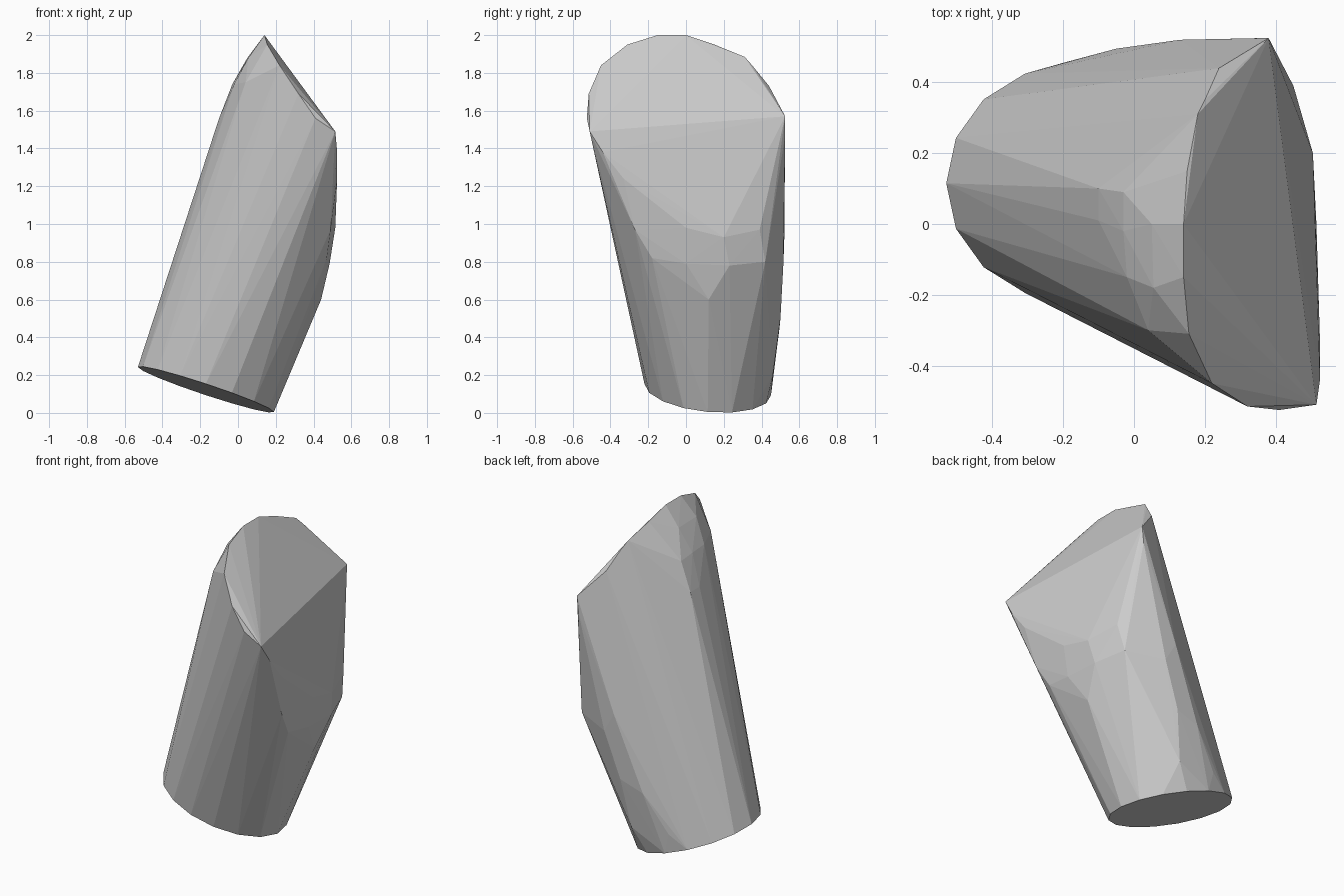
import bpy, bmesh, math

# slanted base disc: tilted ellipse of 16 points
def base_z(x, y):
    return max(0.0, 0.078 - 0.33 * x - 0.09 * y)

base = []
for i in range(16):
    a = math.tau * i / 16
    x, y = -0.17 + 0.36 * math.cos(a), 0.115 + 0.335 * math.sin(a)
    base.append((x, y, base_z(x, y)))

# rim of the slanted top cut
rim = [(0.38, 0.525, 1.57), (0.24, 0.44, 1.73), (0.2, 0.35, 1.84), (0.18, 0.31, 1.885),
       (0.15, 0.15, 1.95), (0.14, 0, 2), (0.14, -0.15, 2), (0.155, -0.31, 1.95),
       (0.22, -0.45, 1.84), (0.32, -0.515, 1.69), (0.41, -0.525, 1.56), (0.515, -0.51, 1.49)]

# bulging right side
belly = [(0.525, -0.44, 1.38), (0.525, -0.33, 1.24), (0.515, 0, 0.98), (0.505, 0.2, 0.93),
         (0.48, 0.23, 0.78), (0.485, 0, 0.79), (0.49, -0.27, 0.97), (0.47, -0.18, 0.82),
         (0.45, 0.39, 0.97), (0.42, 0.42, 0.8), (0.44, 0.12, 0.6)]

# rounded left shoulder under the rim
shoulder = [(-0.1, 0.1, 1.56), (-0.1, 0.01, 1.56), (-0.03, 0.09, 1.73), (-0.03, -0.02, 1.74),
            (-0.02, -0.15, 1.74), (0.05, 0, 1.88), (0.055, -0.18, 1.88), (0.04, -0.3, 1.75)]

# rear swell
rear = [(-0.2, 0.455, 0.22), (-0.05, 0.495, 0.45), (0.13, 0.52, 0.9), (0.2, 0.515, 0.78),
        (0.05, 0.46, 0.2), (0.1, 0.5, 0.5), (0.37, 0.525, 1.47)]

# faceted stone: hull around all the outlines
bm = bmesh.new()
for p in base + rim + belly + shoulder + rear:
    bm.verts.new(p)
res = bmesh.ops.convex_hull(bm, input=bm.verts[:])
loose = [v for v in bm.verts if not v.link_faces]
bmesh.ops.delete(bm, geom=loose, context='VERTS')
bmesh.ops.recalc_face_normals(bm, faces=bm.faces[:])
mesh = bpy.data.meshes.new("stone_block")
bm.to_mesh(mesh)
bm.free()
bpy.context.collection.objects.link(bpy.data.objects.new("stone_block", mesh))
